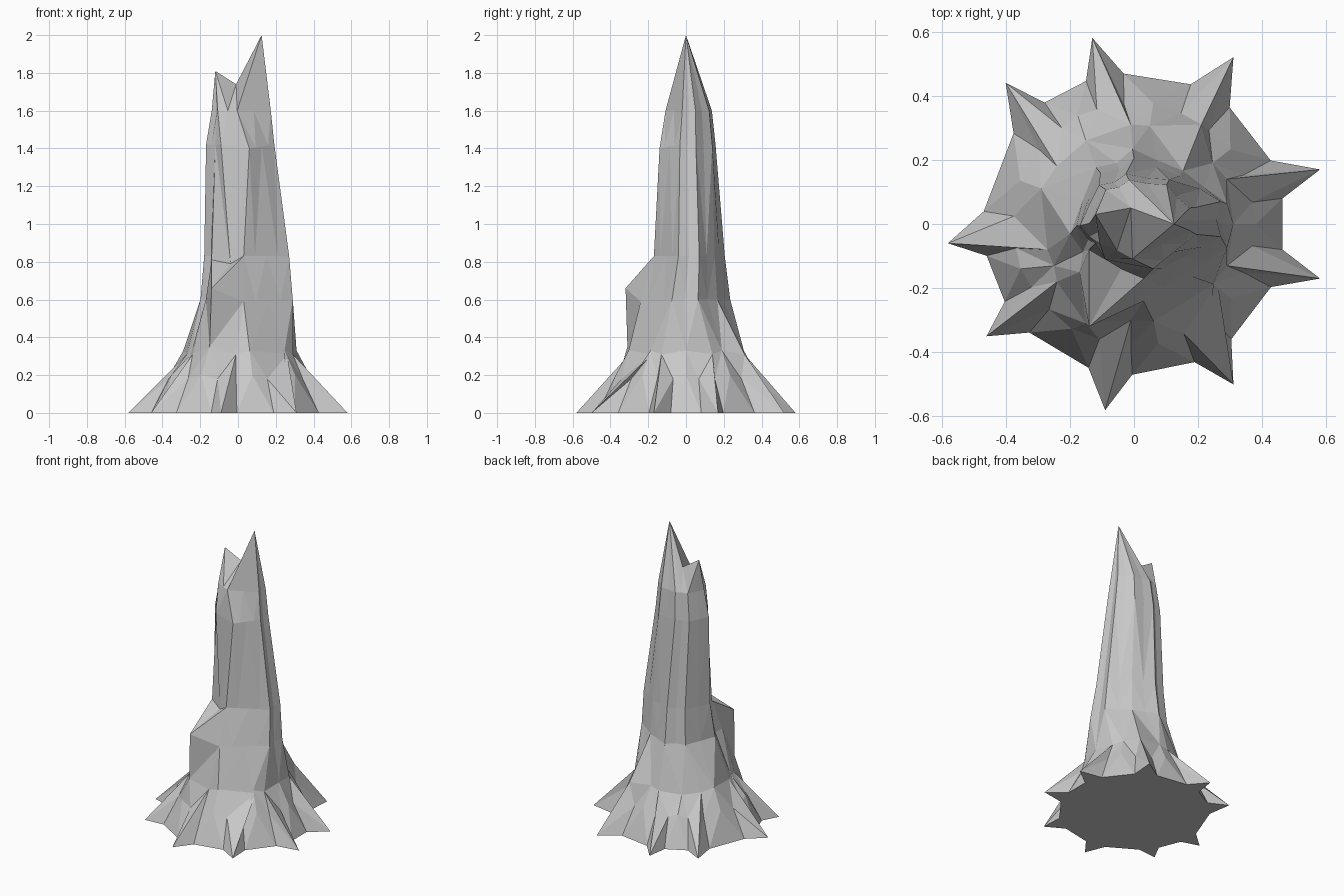
import bpy
import bmesh
from math import atan2, cos, sin, tau
from mathutils import Vector

default_cube = bpy.data.objects.get("Cube")
if default_cube:
    bpy.data.objects.remove(default_cube, do_unlink=True)

stone = bpy.data.materials.new("grey_stone")
stone.use_nodes = True
stone_colour = (0.58, 0.58, 0.58, 1)
stone.diffuse_color = stone_colour
shader = next(n for n in stone.node_tree.nodes if n.type == "BSDF_PRINCIPLED")
shader.inputs["Base Color"].default_value = stone_colour

# Spreading roots, anticlockwise: tip on the ground, then shoulder on the trunk
roots = [
    ((.58, .17), (.29, .14)), ((.31, .52), (.21, .31)), ((-.13, .58), (-.01, .31)),
    ((-.4, .44), (-.24, .18)), ((-.58, -.06), (-.27, -.08)), ((-.46, -.35), (-.24, -.18)),
    ((-.09, -.58), (-.01, -.3)), ((.31, -.5), (.26, -.18)), ((.58, -.17), (.29, -.13)),
]
# Trunk sections: height, left, right, front and back extents
sections = [(.6, -.2, .3, -.25, .24), (.83, -.18, .28, -.18, .21),
            (1.42, -.17, .2, -.14, .16), (1.6, -.14, .18, -.11, .14)]
shoulder_height = .31
hollow = .9

bm = bmesh.new()


def point(x, y, z):
    return bm.verts.new((x, y, z))


def polar(angle, radius, z):
    return point(radius * cos(angle), radius * sin(angle), z)


def face(*corners):
    return bm.faces.new(corners)


def following(items, index):
    return items[(index + 1) % len(items)]


def flatten(ring, start, end, strength):
    """Draw the columns between two ridges towards one flat facet."""
    for column in range(start + 1, end):
        chord = ring[start].co.lerp(ring[end].co, (column - start) / (end - start))
        ring[column].co = ring[column].co.lerp(chord, strength)


# Root tips, shoulders and the angles they point in
tips = [point(*tip, 0) for tip, shoulder in roots]
shoulders = [point(*shoulder, shoulder_height) for tip, shoulder in roots]
angles = [atan2(tip[1], tip[0]) for tip, shoulder in roots]

# Hollows between neighbouring roots
outline, column_angles, first_ring = [], [], []
for i, angle in enumerate(angles):
    gap = (following(angles, i) - angle) % tau
    middle = angle + gap / 2
    low_a, low_b = [polar(angle + gap * t, .47, 0) for t in (.2, .8)]
    mid_a, mid_b = [polar(angle + gap * t, .375, .18) for t in (.18, .82)]
    apex = polar(middle, .38, .2)
    crown = polar(middle, .31, .33)
    tip, next_tip = tips[i], following(tips, i)
    shoulder, next_shoulder = shoulders[i], following(shoulders, i)
    # Flanks of the two roots
    face(tip, low_a, mid_a)
    face(tip, mid_a, shoulder)
    face(low_b, next_tip, mid_b)
    face(next_tip, next_shoulder, mid_b)
    # Panel between them and the slope above it
    face(low_a, apex, mid_a)
    face(low_a, low_b, apex)
    face(low_b, mid_b, apex)
    face(mid_a, apex, crown)
    face(apex, mid_b, crown)
    face(shoulder, mid_a, crown)
    face(mid_b, next_shoulder, crown)
    outline += [tip, low_a, low_b]
    column_angles += [angle, middle]
    first_ring += [shoulder, crown]

# Flat underside
face(*reversed(outline))

# Trunk rings, alternating ridge and hollow columns
rings = [first_ring]
for z, left, right, front, back in sections:
    centre = Vector(((left + right) / 2, (front + back) / 2))
    ring = []
    for column, angle in enumerate(column_angles):
        depth = hollow if column % 2 else 1
        ring.append(point(centre.x + cos(angle) * (right - left) / 2 * depth,
                          centre.y + sin(angle) * (back - front) / 2 * depth, z))
    rings.append(ring)

# Overhanging ledge and the cleft above it, on the front
crag = {
    (0, 5): (-.15, .26, .3), (0, 9): (-.25, -.13, .31), (0, 11): (-.15, -.31, .35),
    (1, 10): (-.17, -.15, .6), (1, 11): (-.14, -.32, .66), (1, 12): (.03, -.24, .59),
    (2, 10): (-.14, -.08, .81), (2, 11): (-.04, -.14, .79), (2, 12): (.03, -.17, .83),
    (3, 10): (-.12, -.06, 1.42), (3, 11): (-.09, -.11, 1.42), (3, 12): (.06, -.14, 1.4),
}
for (level, column), position in crag.items():
    rings[level][column].co = position

# Broad facet on the front left, shallower one low on the back left
for ring in rings[1:]:
    flatten(ring, 12, 16, 1)
for ring in rings[1:3]:
    flatten(ring, 0, 4, .7)

for lower, upper in zip(rings, rings[1:]):
    for i in range(len(lower)):
        a, b = lower[i], following(lower, i)
        c, d = following(upper, i), upper[i]
        if i % 2:
            face(a, b, c)
            face(a, c, d)
        else:
            face(a, b, d)
            face(b, c, d)

# Tall peak, saddle and lesser peak
tall_peak = point(.125, 0, 2)
saddle = point(-.01, .05, 1.74)
lesser_peak = point(-.12, .03, 1.81)


def summit(vert):
    if vert.co.x > -.03:
        return tall_peak
    return saddle if vert.co.x > -.08 else lesser_peak


rim = rings[-1]
for i, vert in enumerate(rim):
    neighbour = following(rim, i)
    here, there = summit(vert), summit(neighbour)
    face(vert, neighbour, here)
    if here is not there:
        face(neighbour, there, here)
        # Bridge straight over the saddle when it is skipped
        if saddle not in (here, there):
            face(here, there, saddle)

bmesh.ops.recalc_face_normals(bm, faces=bm.faces)
mesh = bpy.data.meshes.new("rock_spire")
bm.to_mesh(mesh)
bm.free()
mesh.materials.append(stone)
rock_spire = bpy.data.objects.new("rock_spire", mesh)
bpy.context.collection.objects.link(rock_spire)
